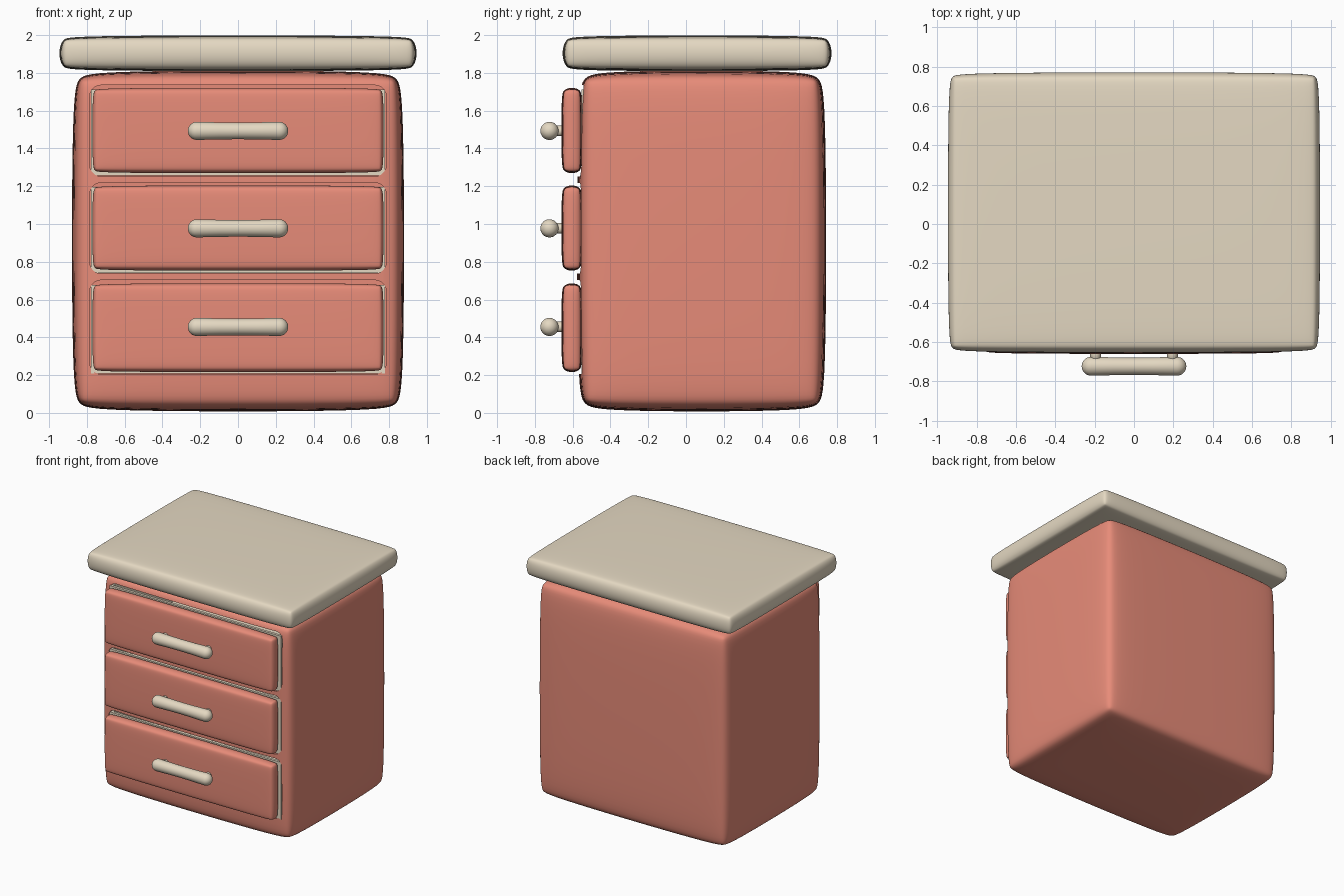
import bpy, bmesh, math
from mathutils import Vector, Matrix

if "Cube" in bpy.data.objects:
    bpy.data.objects.remove(bpy.data.objects["Cube"])


def material(name, rgb):
    m = bpy.data.materials.new(name)
    m.diffuse_color = (*rgb, 1)
    m.use_nodes = True
    m.node_tree.nodes["Principled BSDF"].inputs["Base Color"].default_value = m.diffuse_color
    return m


RED = material("coral_paint", (0.80, 0.26, 0.19))
CREAM = material("cream_paint", (0.78, 0.69, 0.54))


def make(name, bm, mat, smooth=True):
    bmesh.ops.recalc_face_normals(bm, faces=bm.faces)
    me = bpy.data.meshes.new(name)
    bm.to_mesh(me)
    bm.free()
    for p in me.polygons:
        p.use_smooth = smooth
    me.materials.append(mat)
    ob = bpy.data.objects.new(name, me)
    bpy.context.collection.objects.link(ob)
    return ob


def box_bm(lo, hi):
    lo, hi = Vector(lo), Vector(hi)
    bm = bmesh.new()
    bmesh.ops.create_cube(bm, size=1, matrix=Matrix.Translation((lo + hi) / 2)
                          @ Matrix.Diagonal((*(hi - lo), 1)))
    return bm


def soft_box(name, lo, hi, b, mat):
    """Bevelled box smoothed by subdivision, giving softly swollen faces."""
    bm = box_bm(lo, hi)
    bmesh.ops.bevel(bm, geom=bm.edges[:], offset=b, segments=2, profile=0.5, affect='EDGES')
    ob = make(name, bm, mat)
    sub = ob.modifiers.new("smooth", 'SUBSURF')
    sub.levels = sub.render_levels = 3
    return ob


def tray(name, lo, hi, mat):
    """Open-topped drawer box."""
    bm = box_bm(lo, hi)
    bm.faces.ensure_lookup_table()
    top = max(bm.faces, key=lambda f: f.calc_center_median().z)
    bmesh.ops.inset_region(bm, faces=[top], thickness=0.03)
    well = bmesh.ops.extrude_discrete_faces(bm, faces=[top])["faces"][0]
    bmesh.ops.translate(bm, verts=well.verts, vec=(0, 0, -(hi[2] - lo[2]) + 0.03))
    return make(name, bm, mat, False)


def handle(name, z):
    """Capsule bar, fuller at the ends, on two short posts."""
    bm = bmesh.new()
    r = 0.048
    half = [(0.218 + r * math.sin(a), r * math.cos(a))
            for a in [math.radians(d) for d in range(90, -1, -15)]]
    prof = half + [(0.1, 0.045), (0, 0.044), (-0.1, 0.045)] + [(-x, q) for x, q in reversed(half)]
    vs = [bm.verts.new((x, 0, q)) for x, q in prof]
    es = [bm.edges.new(p) for p in zip(vs, vs[1:])]
    bmesh.ops.spin(bm, geom=vs + es, cent=(0, 0, 0), axis=(1, 0, 0),
                   angle=2 * math.pi, steps=32, use_merge=True)
    bmesh.ops.remove_doubles(bm, verts=bm.verts, dist=1e-4)
    bmesh.ops.translate(bm, verts=bm.verts, vec=(0, -0.723, z))
    for x in (-0.195, 0.195):
        bmesh.ops.create_cone(bm, cap_ends=True, segments=24, radius1=0.028, radius2=0.028,
                              depth=0.1, matrix=Matrix.Translation((x, -0.66, z))
                              @ Matrix.Rotation(math.pi / 2, 4, 'X'))
    return make(name, bm, CREAM)


# Cabinet body and top slab
body = soft_box("cabinet_body", (-0.882, -0.58, 0.005), (0.882, 0.745, 1.815), 0.125, RED)
soft_box("top_slab", (-0.947, -0.655, 1.808), (0.947, 0.772, 2.0), 0.068, CREAM)

# Drawers: front z range, opening z range, handle height
drawers = {
    "bottom": ((0.215, 0.687), (0.205, 0.703), 0.455),
    "middle": ((0.752, 1.205), (0.737, 1.218), 0.977),
    "top": ((1.268, 1.722), (1.252, 1.735), 1.493),
}
cutters = []
for name, ((z0, z1), (o0, o1), hz) in drawers.items():
    soft_box(name + "_drawer_front", (-0.772, -0.661, z0), (0.772, -0.548, z1), 0.042, RED)
    tray(name + "_drawer_box", (-0.778, -0.552, o0 + 0.004), (0.778, 0.55, z1 - 0.01), CREAM)
    handle(name + "_drawer_handle", hz)
    # Rounded opening cut into the body
    bm = box_bm((-0.785, -0.8, o0), (0.785, 0.6, o1))
    along_y = [e for e in bm.edges if abs((e.verts[0].co - e.verts[1].co).y) > 0.5]
    bmesh.ops.bevel(bm, geom=along_y, offset=0.06, segments=6, profile=0.5, affect='EDGES')
    cut = make(name + "_cutter", bm, RED, False)
    cut.hide_render = True
    mod = body.modifiers.new("opening", 'BOOLEAN')
    mod.operation, mod.object, mod.solver = 'DIFFERENCE', cut, 'EXACT'
    cutters.append(cut)

# Apply the openings, then keep their rims sharp
dg = bpy.context.evaluated_depsgraph_get()
cut_mesh = bpy.data.meshes.new_from_object(body.evaluated_get(dg))
body.modifiers.clear()
body.data = cut_mesh
for c in cutters:
    bpy.data.objects.remove(c)
bpy.context.view_layer.objects.active = body
body.select_set(True)
bpy.ops.object.shade_smooth_by_angle(angle=math.radians(35))
